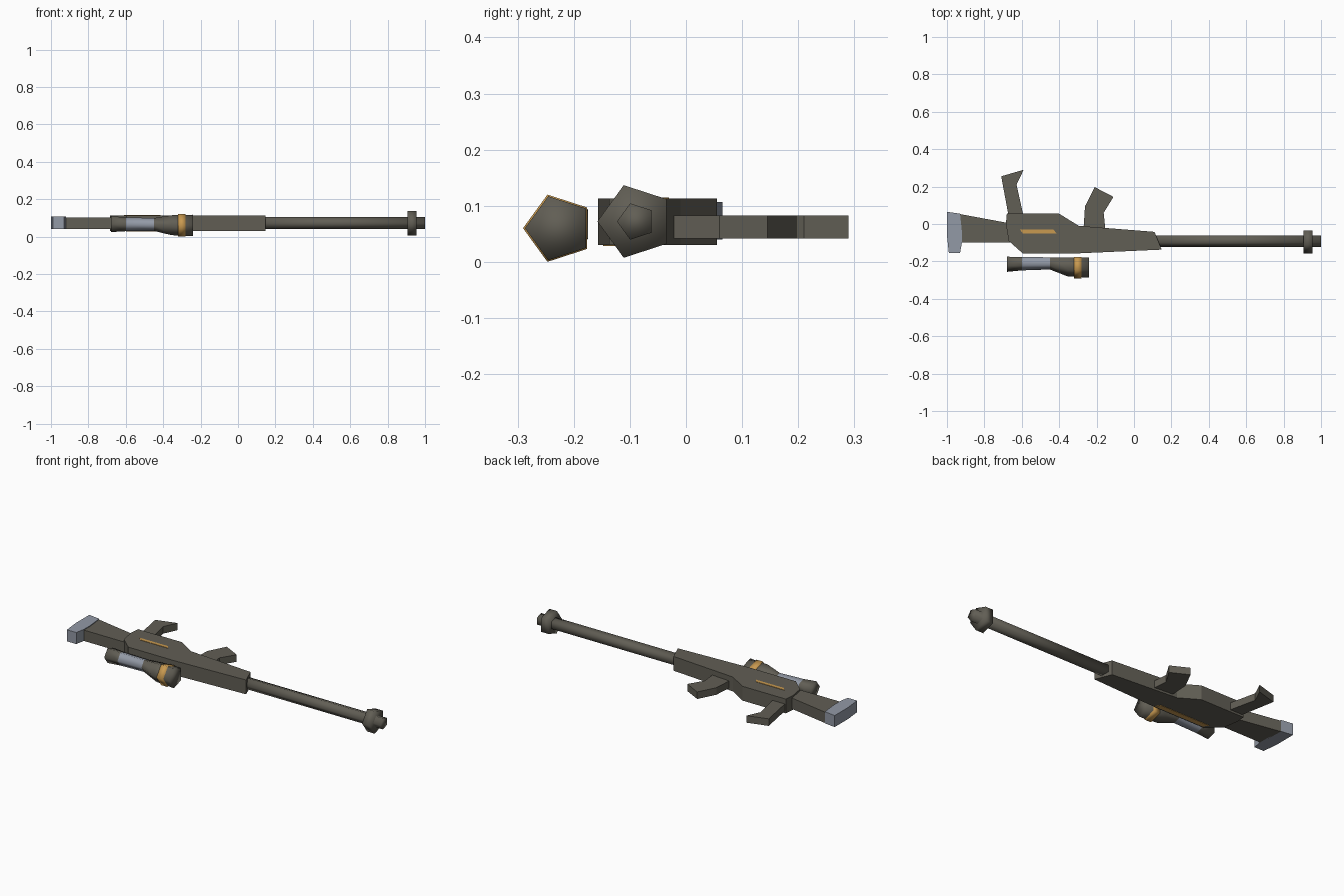
import bpy, bmesh, math

if "Cube" in bpy.data.objects:
    bpy.data.objects.remove(bpy.data.objects["Cube"])


def material(name, rgb):
    m = bpy.data.materials.new(name)
    m.diffuse_color = (*rgb, 1)
    m.use_nodes = True
    m.node_tree.nodes["Principled BSDF"].inputs["Base Color"].default_value = m.diffuse_color
    return m


METAL = material("olive grey metal", (0.12, 0.112, 0.09))
STEEL = material("pale steel", (0.29, 0.32, 0.38))
GOLD = material("gold", (0.58, 0.32, 0.08))


def finish(name, bm, mats, smooth=False):
    bmesh.ops.recalc_face_normals(bm, faces=bm.faces[:])
    for f in bm.faces:
        f.smooth = smooth
    me = bpy.data.meshes.new(name)
    bm.to_mesh(me)
    bm.free()
    for m in mats:
        me.materials.append(m)
    ob = bpy.data.objects.new(name, me)
    bpy.context.collection.objects.link(ob)
    return ob


def slab(name, outline, z0, z1, mat):
    """Flat outline in x, y extruded from z0 to z1."""
    bm = bmesh.new()
    face = bm.faces.new([bm.verts.new((x, y, z0)) for x, y in outline])
    ext = bmesh.ops.extrude_face_region(bm, geom=[face])
    for v in ext["geom"]:
        if isinstance(v, bmesh.types.BMVert):
            v.co.z = z1
    return finish(name, bm, [mat])


def tube(name, stations, mats, pick=None):
    """Five-sided tube along x; stations are (x, radius, y, z)."""
    bm = bmesh.new()
    rings = []
    for x, r, cy, cz in stations:
        angles = [math.pi + k * math.tau / 5 for k in range(5)]
        rings.append([bm.verts.new((x, cy + r * math.cos(a), cz + r * math.sin(a)))
                      for a in angles])
    for a, b in zip(rings, rings[1:]):
        for k in range(5):
            n = (k + 1) % 5
            bm.faces.new((a[k], a[n], b[n], b[k]))
    bm.faces.new(rings[0])
    bm.faces.new(rings[-1])
    if pick:
        for f in bm.faces:
            f.material_index = pick(f.calc_center_median().x)
    return finish(name, bm, mats, smooth=True)


# Receiver body
slab("receiver", [(-0.68, 0.055), (-0.40, 0.055), (-0.295, -0.01), (0.11, -0.042),
                  (0.148, -0.137), (-0.30, -0.157), (-0.595, -0.157),
                  (-0.67, -0.09), (-0.685, 0.0)], 0.03, 0.113, METAL)

# Stock and butt pad
slab("stock", [(-0.93, 0.053), (-0.66, 0.003), (-0.66, -0.10), (-0.925, -0.10)],
     0.04, 0.103, METAL)
slab("butt_pad", [(-1.0, 0.065), (-0.93, 0.055), (-0.92, -0.04), (-0.92, -0.10),
                  (-0.93, -0.155), (-0.99, -0.155), (-1.0, -0.06)], 0.04, 0.107, STEEL)

# Rear grip and front grip
slab("rear_grip", [(-0.71, 0.255), (-0.59, 0.29), (-0.628, 0.21), (-0.59, 0.04),
                   (-0.67, 0.04)], 0.042, 0.083, METAL)
slab("front_grip", [(-0.27, -0.03), (-0.262, 0.095), (-0.21, 0.197), (-0.11, 0.145),
                    (-0.162, 0.06), (-0.152, -0.04)], 0.042, 0.083, METAL)

# Gold inlay strips on the upper and lower faces
slab("upper_strip", [(-0.61, -0.03), (-0.43, -0.03), (-0.415, -0.05), (-0.595, -0.05)],
     0.110, 0.115, GOLD)
slab("lower_strip", [(-0.60, -0.12), (-0.28, -0.12), (-0.26, -0.148), (-0.58, -0.148)],
     0.028, 0.033, GOLD)

# Barrel and muzzle collar
tube("barrel", [(0.10, 0.034, -0.089, 0.072), (1.0, 0.034, -0.089, 0.072)], [METAL])
tube("muzzle_collar", [(0.907, 0.068, -0.09, 0.072), (0.955, 0.068, -0.09, 0.072)], [METAL])

# Scope, flush along the side facing the receiver
scope = [(-0.68, 0.045, -0.211, 0.067), (-0.60, 0.039, -0.209, 0.066),
         (-0.45, 0.036, -0.207, 0.065), (-0.355, 0.056, -0.224, 0.061),
         (-0.24, 0.060, -0.227, 0.060)]
tube("scope", scope, [METAL, STEEL], lambda x: int(-0.58 < x < -0.47))
tube("scope_ring", [(-0.32, 0.063, -0.2275, 0.060), (-0.28, 0.063, -0.2275, 0.060)], [GOLD])
